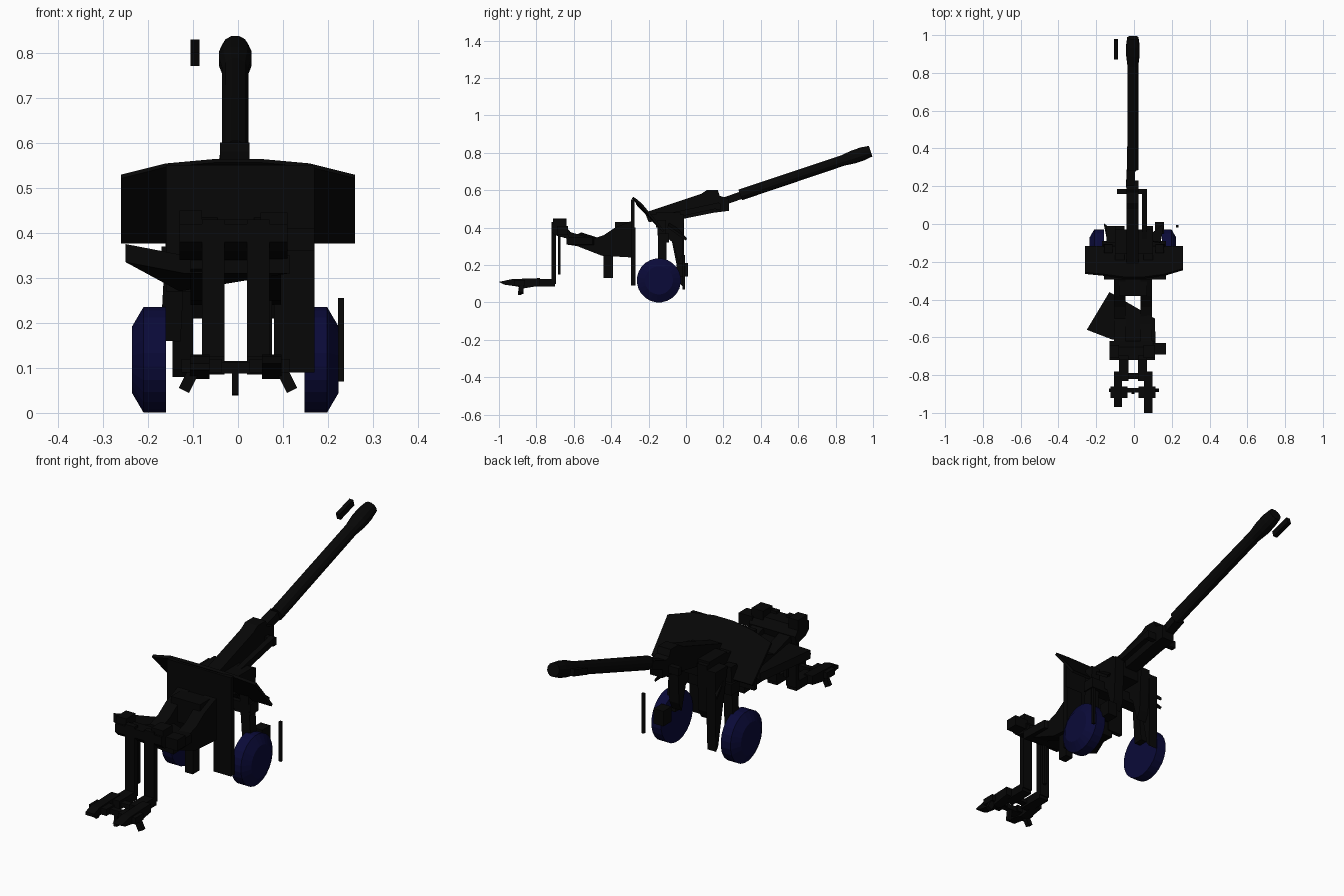
import bpy
import bmesh
import math
from mathutils import Vector

if "Cube" in bpy.data.objects:
    bpy.data.objects.remove(bpy.data.objects["Cube"], do_unlink=True)


def make_material(name, colour):
    material = bpy.data.materials.new(name)
    material.use_nodes = True
    material.diffuse_color = colour
    shader = material.node_tree.nodes["Principled BSDF"]
    shader.inputs["Base Color"].default_value = colour
    shader.inputs["Roughness"].default_value = 0.9
    return material


gunmetal = make_material("gunmetal black", (.002, .002, .002, 1))
wheel_blue = make_material("wheel dark blue", (.003, .003, .04, 1))


def finish(name, mesh_builder, material=gunmetal):
    bmesh.ops.recalc_face_normals(mesh_builder, faces=mesh_builder.faces)
    mesh = bpy.data.meshes.new(name)
    mesh_builder.to_mesh(mesh)
    mesh_builder.free()
    mesh.materials.append(material)
    part = bpy.data.objects.new(name, mesh)
    bpy.context.collection.objects.link(part)
    return part


def extrude_outline(name, outline, offset):
    """Solid made by sweeping a closed outline along an offset."""
    builder = bmesh.new()
    face = builder.faces.new([builder.verts.new(p) for p in outline])
    swept = bmesh.ops.extrude_face_region(builder, geom=[face], use_keep_orig=True)
    moved = [v for v in swept["geom"] if isinstance(v, bmesh.types.BMVert)]
    bmesh.ops.translate(builder, verts=moved, vec=offset)
    return finish(name, builder)


def side_profile(name, left, right, profile):
    """Solid with a y-z profile between two x positions."""
    return extrude_outline(name, [(left, y, z) for y, z in profile], (right - left, 0, 0))


def block(name, x, y, z):
    """Box given as ranges on each axis."""
    profile = [(y[0], z[0]), (y[1], z[0]), (y[1], z[1]), (y[0], z[1])]
    return side_profile(name, x[0], x[1], profile)


def bar(name, start, end, width, height):
    """Rectangular beam between two points."""
    start, end = Vector(start), Vector(end)
    along = (end - start).normalized()
    guide = Vector((1, 0, 0)) if abs(along.x) < .8 else Vector((0, 1, 0))
    up = along.cross(guide).normalized()
    across = up.cross(along).normalized() * width / 2
    up = up * height / 2
    corners = [start + across + up, start - across + up,
               start - across - up, start + across - up]
    return extrude_outline(name, corners, end - start)


def turned(name, start, axis, rings, sides, material=gunmetal):
    """Turned solid from (distance, radius) rings along an axis."""
    builder = bmesh.new()
    rotation = Vector(axis).to_track_quat("Z", "Y")
    loops = []
    for distance, radius in rings:
        loop = []
        for i in range(sides):
            angle = math.tau * (i + .5) / sides
            local = Vector((radius * math.cos(angle), radius * math.sin(angle), distance))
            loop.append(builder.verts.new(Vector(start) + rotation @ local))
        loops.append(loop)
    for low, high in zip(loops, loops[1:]):
        for i in range(sides):
            j = (i + 1) % sides
            builder.faces.new((low[i], low[j], high[j], high[i]))
    builder.faces.new(loops[0])
    builder.faces.new(loops[-1])
    return finish(name, builder, material)


# Barrel with flared muzzle
barrel_axis = Vector((0, .7, .235)).normalized()
turned("barrel", (-.006, .29, .575), barrel_axis,
       [(0, .031), (.58, .03), (.64, .037), (.69, .037), (.735, .031)], 12)
bar("muzzle_side_bracket", (-.095, .875, .785), (-.095, .975, .815), .02, .03)

# Cradle and recoil sleeve
side_profile("cradle", -.04, .025,
             [(-.22, .48), (.08, .58), (.11, .6), (.17, .6), (.18, .57), (.23, .555),
              (.23, .49), (.15, .48), (0, .45), (-.2, .43)])
bar("recoil_sleeve", (-.02, .2, .54), (-.015, .3, .575), .045, .04)
bar("cradle_side_rod", (.055, -.1, .46), (.055, .18, .52), .026, .03)
block("cradle_cross_bar", (-.09, .07), (.16, .185), (.495, .53))

# Sloped gun shield, bent at the panel joints
joints = [(-.26, -.26, .525), (-.16, -.27, .55), (-.05, -.285, .56),
          (.05, -.285, .56), (.16, -.27, .55), (.26, -.24, .525)]
builder = bmesh.new()
upper = [builder.verts.new(p) for p in joints]
lower = [builder.verts.new((x, -.12, .38)) for x, y, z in joints]
for i in range(len(joints) - 1):
    builder.faces.new((upper[i], upper[i + 1], lower[i + 1], lower[i]))
shield = finish("gun_shield", builder)
thickness = shield.modifiers.new("thickness", "SOLIDIFY")
thickness.thickness = .012
thickness.offset = 0

# Upright plate behind the shield, with a hanging strip on the left
block("upright_plate", (-.16, .17), (-.295, -.275), (.31, .55))
block("right_plate_tab", (-.16, -.08), (-.295, -.275), (.27, .35))
block("left_hanging_strip", (.08, .17), (-.295, -.27), (.09, .4))

for side, label in ((-1, "right"), (1, "left")):
    # Carriage cheeks, wheel struts and side flaps
    inner, outer = sorted((side * .05, side * .1))
    side_profile(label + "_carriage_cheek", inner, outer,
                 [(-.19, .47), (-.01, .47), (-.02, .25), (-.04, .21), (-.07, .32), (-.14, .38)])
    bar(label + "_wheel_strut", (side * .135, -.13, .44), (side * .15, -.125, .16), .045, .045)
    extrude_outline(label + "_side_flap",
                    [(side * .05, -.09, .43), (side * .14, -.1, .4), (side * .16, 0, .33)],
                    (0, .005, .012))

    # Wheels with a bevelled outer rim
    start = -.16 if side < 0 else .148
    turned(label + "_wheel", (start, -.145, .118), (side, 0, 0),
           [(0, .118), (.05, .118), (.075, .075)], 24, wheel_blue)

    # Trail arms, upright legs and feet
    x = side * .05 - .005
    side_profile(label + "_trail_arm", x + side * .02 - .03, x + side * .02 + .03,
                 [(-.28, .44), (-.38, .4), (-.44, .36), (-.5, .34), (-.63, .38),
                  (-.63, .32), (-.45, .25), (-.28, .24)])
    block(label + "_upright_leg", (x - .025, x + .025), (-.72, -.695), (.1, .43))
    block(label + "_foot_link", (x - .025, x + .025), (-.83, -.7), (.085, .125))
    block(label + "_foot_pad", (x + side * .025 - .045, x + side * .025 + .045),
          (-.92, -.86), (.09, .12))
    side_profile(label + "_foot_spade", x + side * .03 - .022, x + side * .03 + .022,
                 [(-1 if side > 0 else -.97, .11), (-.93, .125), (-.78, .13),
                  (-.78, .09), (-.87, .075), (-.9, .085), (-.97, .095)])
    bar(label + "_foot_claw", (side * .09, -.88, .11), (side * .12, -.88, .05), .025, .02)

# Tapered drop wedge on the right, axle box on the left
side_profile("right_drop_wedge", -.145, -.1,
             [(-.1, .45), (-.01, .45), (-.01, .2), (-.015, .08), (-.03, .1)])
block("left_axle_box", (.11, .16), (-.05, .01), (.14, .21))
block("rear_hanger", (.035, .075), (-.44, -.39), (.13, .3))
block("thin_rear_leg", (-.05, -.035), (-.685, -.67), (.15, .38))

block("foot_cross_bar", (-.06, .06), (-.82, -.79), (.095, .115))
bar("foot_centre_claw", (-.006, -.88, .11), (-.006, -.89, .04), .015, .02)
bar("foot_tie", (-.08, -.88, .1), (.07, -.88, .1), .025, .025)

# Rear cross beam with raised ends
side_profile("rear_cross_beam", -.13, .11,
             [(-.72, .42), (-.65, .415), (-.62, .38), (-.63, .34), (-.7, .36), (-.72, .38)])
block("right_beam_knob", (-.13, -.08), (-.71, -.64), (.38, .45))
block("left_beam_knob", (.05, .11), (-.71, -.64), (.38, .445))
block("left_beam_end", (.1, .17), (-.69, -.63), (.36, .41))

# Slanted side platform
extrude_outline("side_platform", [(-.25, -.56, .335), (-.13, -.36, .27), (.11, -.5, .31),
                                  (.115, -.64, .31), (-.12, -.61, .31)], (0, 0, .04))

# Carriage bridge tying the cheeks and trail together
block("carriage_bridge", (-.1, .1), (-.16, -.03), (.4, .48))
block("trail_bridge", (-.08, .07), (-.38, -.28), (.32, .43))
block("axle_beam", (-.17, .17), (-.15, -.09), (.32, .37))

# Loose upright plate beside the wheel
block("side_marker_plate", (.222, .235), (-.018, -.006), (.07, .255))
